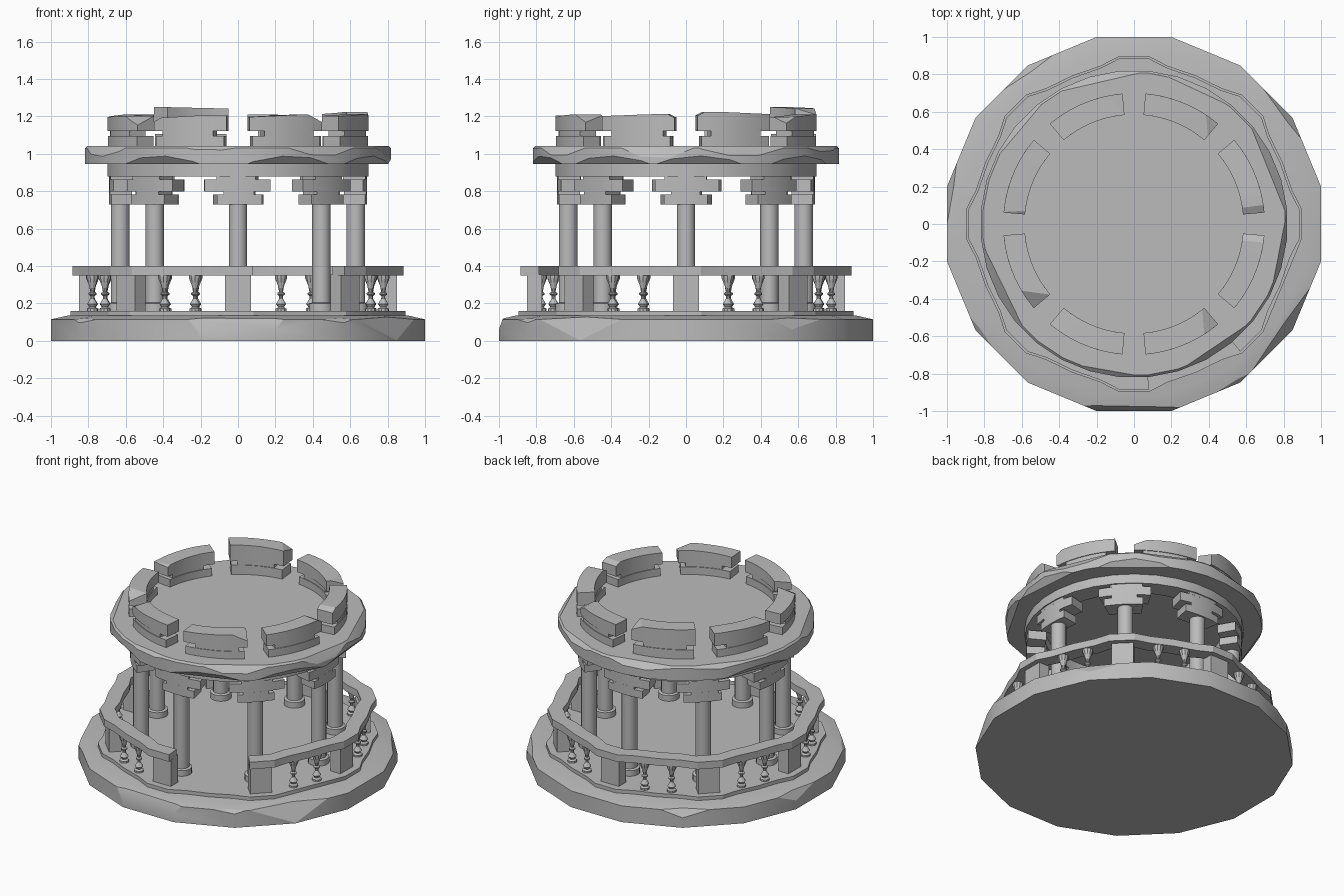
import bpy, bmesh, random
from math import sin, cos, pi, radians
from mathutils import Vector, Matrix

cube = bpy.data.objects.get("Cube")
if cube:
    bpy.data.objects.remove(cube)
rng = random.Random(4)

stone = bpy.data.materials.new("grey_stone")
stone.use_nodes = True
stone.diffuse_color = (0.5, 0.5, 0.5, 1)
stone.node_tree.nodes["Principled BSDF"].inputs["Base Color"].default_value = (0.5, 0.5, 0.5, 1)
parts = []


def polar(r, deg):
    return (r * cos(radians(deg)), r * sin(radians(deg)))


def add_object(name, mesh, turn=0):
    ob = bpy.data.objects.new(name, mesh)
    ob.rotation_euler.z = radians(turn)
    bpy.context.collection.objects.link(ob)
    parts.append(ob)
    return ob


def finish(bm, name):
    bmesh.ops.recalc_face_normals(bm, faces=bm.faces)
    mesh = bpy.data.meshes.new(name)
    bm.to_mesh(mesh)
    bm.free()
    mesh.materials.append(stone)
    return mesh


def prism(bm, outline, z0, z1):
    """Extrude a flat outline upward."""
    face = bm.faces.new([bm.verts.new((x, y, z0)) for x, y in outline])
    top = bmesh.ops.extrude_face_region(bm, geom=[face], use_keep_orig=True)["geom"]
    bmesh.ops.translate(bm, vec=(0, 0, z1 - z0),
                        verts=[v for v in top if isinstance(v, bmesh.types.BMVert)])


def lathe(bm, profile, sides, center=(0, 0), closed=False):
    """Turn a (radius, height) profile around a vertical axis."""
    rings = []
    for r, z in profile:
        rings.append([bm.verts.new((center[0] + r * cos(2 * pi * (i + .5) / sides),
                                    center[1] + r * sin(2 * pi * (i + .5) / sides), z))
                      for i in range(sides)])
    pairs = list(zip(rings, rings[1:]))
    if closed:
        pairs.append((rings[-1], rings[0]))
    else:
        bm.faces.new(rings[0])
        bm.faces.new(rings[-1])
    for a, b in pairs:
        for i in range(sides):
            j = (i + 1) % sides
            bm.faces.new((a[i], a[j], b[j], b[i]))


def cut(bm, point, normal):
    """Slice away what lies beyond a plane and close the hole."""
    bmesh.ops.bisect_plane(bm, geom=bm.verts[:] + bm.edges[:] + bm.faces[:],
                           plane_co=point, plane_no=normal, clear_outer=True)
    rim = [e for e in bm.edges if e.is_boundary]
    if rim:
        bmesh.ops.holes_fill(bm, edges=rim, sides=0)


def chip(bm, deg, r, z, tilt):
    """Knock off a rim corner; tilt is the chip's slope above the horizon."""
    x, y = polar(r, deg)
    nx, ny = polar(cos(radians(tilt)), deg)
    cut(bm, Vector((x, y, z)), Vector((nx, ny, sin(radians(tilt)))))


def arc(mid, left, right, r0, r1, steps=6):
    """Outline of a curved block seen from above."""
    angles = [mid - left + (left + right) * i / steps for i in range(steps + 1)]
    return [polar(r1, a) for a in angles] + [polar(r0, a) for a in reversed(angles)]


def wavy(first, last, r):
    """Open outline following the rail, jutting out at the eight posts."""
    pts = []
    for k in range(first, last + 1):
        for off, dr in ((-12, -.035), (-5.2, 0), (5.2, 0), (12, -.035), (22.5, -.04)):
            if (k == first and off < -6) or (k == last and off > 6):
                continue
            pts.append(polar(r + dr, 45 * k + off))
    return pts


# Worn base slab
bm = bmesh.new()
lathe(bm, [(1.02, 0), (1.02, .115), (.93, .135)], 16)
for deg, r, z, tilt in ((-91, .975, .12, 20), (-35, .965, .12, 25), (37, .985, .12, 30),
                        (125, .985, .12, 35), (171, .985, .12, 30), (-60, .995, .12, 45),
                        (-143, .995, .12, 45)):
    chip(bm, deg, r, z, tilt)
add_object("base_slab", finish(bm, "base_slab"))

# Floor step with the outline of the railing
bm = bmesh.new()
prism(bm, wavy(0, 7, .9), .13, .16)
add_object("floor_step", finish(bm, "floor_step"))

# Handrail, open between the front post and the next one
bm = bmesh.new()
prism(bm, wavy(-1, 6, .888) + wavy(-1, 6, .79)[::-1], .35, .4)
add_object("handrail", finish(bm, "handrail"))

# Railing posts
bm = bmesh.new()
prism(bm, [(.77, -.07), (.85, -.07), (.85, .07), (.77, .07)], .155, .355)
post = finish(bm, "railing_post")

# Columns with round feet
bm = bmesh.new()
lathe(bm, [(.068, .155), (.068, .2), (.05, .205), (.05, .74)], 16, center=(.63, 0))
column = finish(bm, "column")

for k in range(8):
    add_object("railing_post", post, 45 * k)
    add_object("column", column, 45 * k)

# Balusters, two in each closed bay
bm = bmesh.new()
lathe(bm, [(.03, .155), (.03, .172), (.016, .18), (.028, .197), (.011, .225), (.01, .24),
           (.021, .248), (.021, .256), (.011, .262), (.017, .295), (.034, .335), (.034, .352)],
      10, center=(.81, 0))
baluster = finish(bm, "baluster")
for k in range(-1, 6):
    for off in (16, 28.5):
        add_object("baluster", baluster, 45 * k + off)

# Stepped capitals with uneven block ends
for k in range(8):
    bm = bmesh.new()
    for half, z0, z1 in ((10.5, .73, .783), (7, .783, .80), (15, .80, .862), (8.5, .862, .885)):
        left, right = (half + rng.uniform(-1.2, 1.2) for _ in range(2))
        prism(bm, arc(0, left, right, .57, .69), z0, z1)
    add_object("capital", finish(bm, "capital"), 45 * k)

# Ring beam on the capitals
bm = bmesh.new()
lathe(bm, [(.57, .88), (.70, .88), (.70, .955), (.57, .955)], 32, closed=True)
add_object("ring_beam", finish(bm, "ring_beam"))

# Worn roof disc
bm = bmesh.new()
lathe(bm, [(.822, .945), (.822, 1.03), (.81, 1.042)], 32)
for deg, r, tilt in ((22, .775, 40), (-11, .79, 25), (-56, .785, 35), (-154, .775, 40),
                     (103, .78, 45), (140, .79, 50), (-100, .795, 50), (65, .79, 45)):
    chip(bm, deg, r, 1.042, tilt)
for deg in (-121, -70, 5, 50, 160, -30):
    chip(bm, deg, .785, .945, -40)
add_object("roof_disc", finish(bm, "roof_disc"))

# Battlement blocks: foot, notched waist and a chipped upper block
for k in range(8):
    mid = 22.5 + 45 * k
    top = 1.25 if k == 2 else 1.215 + rng.uniform(-.012, .012)
    slot = 1.095 + rng.choice((0, .012, .02))
    bm = bmesh.new()
    prism(bm, arc(mid, 17.5, 17.5, .585, .70, 7), slot + .028, top)
    out = Vector((*polar(1, mid), 0))
    side = Matrix.Rotation(pi / 2, 3, 'Z') @ out
    lean = rng.uniform(-.06, .06)
    cut(bm, out * .63 + Vector((0, 0, top - .004)), (side * lean + Vector((0, 0, 1))).normalized())
    hand = rng.choice((-1, 1))
    cut(bm, out * .6 + side * hand * .17 + Vector((0, 0, top - .01)),
        (side * hand * .5 + out * rng.uniform(-.3, .3) + Vector((0, 0, 1))).normalized())
    prism(bm, arc(mid, rng.uniform(9, 13), rng.uniform(9, 13), .59, .695), slot, slot + .028)
    prism(bm, arc(mid, rng.uniform(15.5, 17), rng.uniform(15.5, 17), .585, .70, 7), 1.035, slot)
    add_object("battlement_block", finish(bm, "battlement_block"))

# Smooth the round sides, keep the worn edges sharp
bpy.ops.object.select_all(action='DESELECT')
for ob in parts:
    ob.select_set(True)
bpy.context.view_layer.objects.active = parts[0]
bpy.ops.object.shade_smooth_by_angle(angle=radians(25))
